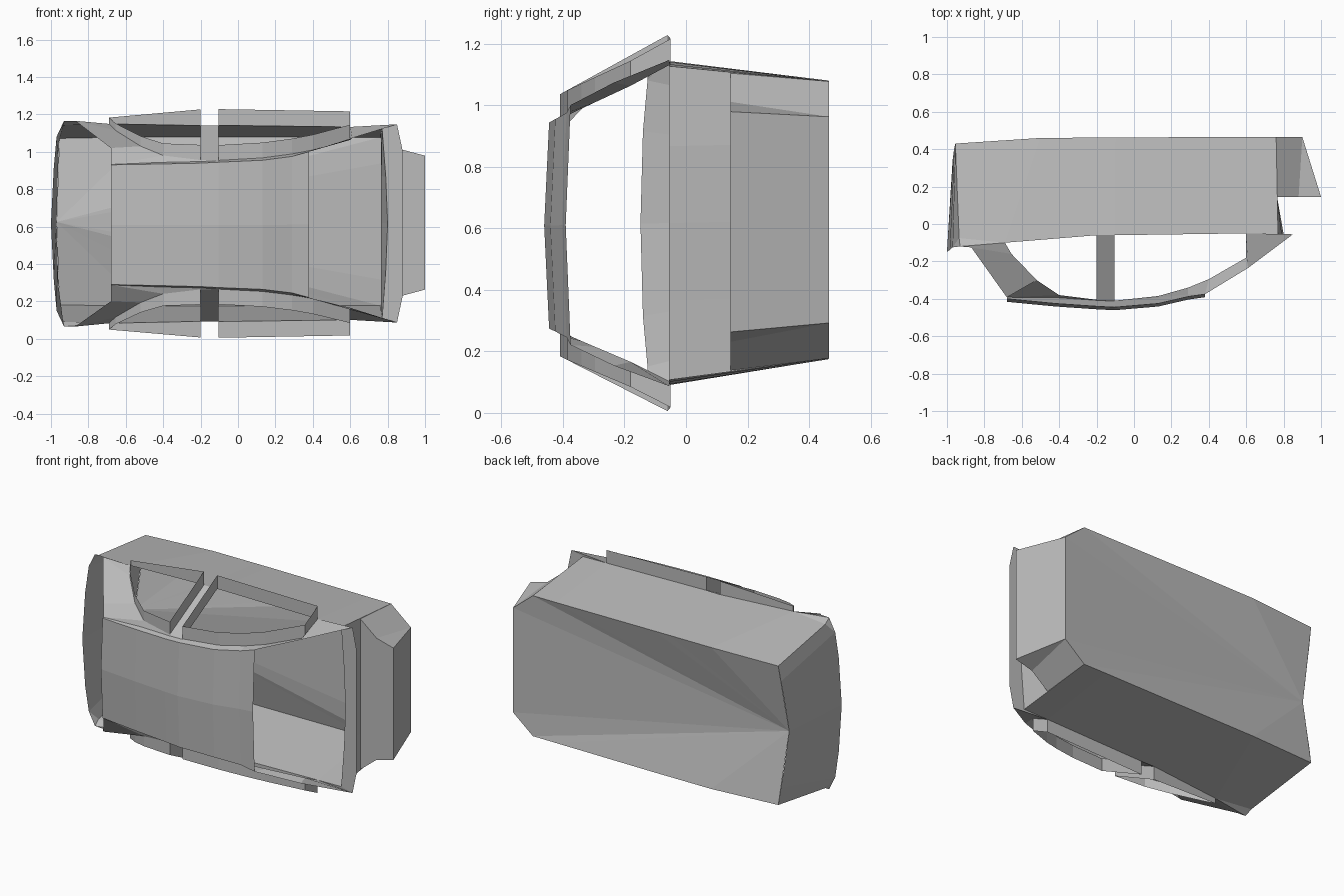
import bpy
import bmesh

cube = bpy.data.objects.get("Cube")
if cube:
    bpy.data.objects.remove(cube, do_unlink=True)

grey = bpy.data.materials.new("plain grey")
grey.use_nodes = True
grey.diffuse_color = (0.5, 0.5, 0.5, 1)
grey.node_tree.nodes["Principled BSDF"].inputs["Base Color"].default_value = (0.5, 0.5, 0.5, 1)


def finish(name, points, faces):
    """Build a part on both sides of a slightly leaning middle plane."""
    bm = bmesh.new()
    for side in (1, -1):
        verts = [bm.verts.new((x, y, 0.617 + 0.02 * (y + 0.06) + side * w)) for x, y, w in points]
        for face in faces:
            bm.faces.new([verts[i] for i in face[::side]])
    bmesh.ops.remove_doubles(bm, verts=bm.verts, dist=0.0001)
    mesh = bpy.data.meshes.new(name)
    bm.to_mesh(mesh)
    bm.free()
    mesh.materials.append(grey)
    bpy.context.collection.objects.link(bpy.data.objects.new(name, mesh))


def sheet(name, row_a, row_b, closed=False):
    """Skin two rows of points (x, y, half width)."""
    n = len(row_a)
    faces = [(i, (i + 1) % n, n + (i + 1) % n, n + i) for i in range(n if closed else n - 1)]
    finish(name, row_a + row_b, faces)


def inner(x, y):
    bulge = 0.06 if x < -0.3 else -0.04
    return (x, y, 0.525 + (y + 0.06) * 0.515 + bulge * x * x)


def outer(x, y):
    return (x, y, 0.617 + (y + 0.05) * 0.53 - 0.05 * x * x)


def centre(row):
    return [(x, y, 0) for x, y, w in row]


# Window outlines
front_window = [(-.105, -.06), (.6, -.05), (.6, -.18), (.4, -.295), (.29, -.34), (.13, -.385), (-.105, -.41)]
rear_window = [(-.2, -.06), (-.69, -.1), (-.655, -.16), (-.52, -.3), (-.4, -.38), (-.2, -.405)]
front_inner = [inner(*p) for p in front_window]
rear_inner = [inner(*p) for p in rear_window]
sheet("front_window_frame", front_inner, [outer(*p) for p in front_window], closed=True)
sheet("rear_window_frame", rear_inner, [outer(*p) for p in rear_window], closed=True)

# Tub walls: rim and floor edge from rear centre to front corner
rim = [(-1, -.148, 0), (-.985, -.14, .3), (-.97, -.125, .465), (-.935, -.075, .525),
       rear_inner[1], rear_inner[0], front_inner[0], front_inner[1], (.77, -.055, .51)]
floor = [(-.97, .34, 0), (-.964, .385, .225), (-.96, .41, .34), (-.955, .43, .445),
         (-.5, .46, .453), (-.2, .462, .453), (-.1, .463, .453), (.6, .465, .45), (.76, .465, .45)]
sheet("tub_wall", rim, floor)

# Floor, fanned from the rear centre
floor_edge = floor + [(.9, .465, .335), (.9, .465, 0)]
finish("floor", floor_edge, [(0, i, i + 1) for i in range(3, len(floor_edge) - 1)])

# Front bulkhead, cowl, ledge and footwell
bulkhead_top = [rim[-1], (.79, -.055, .25), (.8, -.055, 0)]
bulkhead_low = [(.765, .145, .483), (.765, .145, .25), (.765, .145, 0)]
sheet("bulkhead", bulkhead_top, bulkhead_low)
pillar_foot = (.85, -.055, .53)
cowl = [pillar_foot, (.88, -.055, .39), (.88, -.055, 0)]
sheet("cowl", bulkhead_top, cowl)
finish("cowl_corner", [front_inner[1], rim[-1], pillar_foot], [(0, 1, 2)])
corner, bend, nose = bulkhead_low[0], (.88, .145, .39), (1, .145, .358)
sheet("footwell_ledge", [corner, bend, nose], centre([corner, bend, nose]))
sheet("footwell_front", [nose, (1, .145, 0)], floor_edge[-2:])
finish("footwell_side", [corner, bend, nose, floor[-1], floor_edge[-2], rim[-1]],
       [(0, 1, 4, 3), (1, 2, 4), (0, 3, 5)])

# Roof skin, slightly crowned, with a lip that fades towards both ends
roof_edge = [(-.68, -.4, .32), (-.42, -.425, .325), (-.2, -.44, .33), (-.105, -.445, .335),
             (.13, -.425, .345), (.29, -.388, .365), (.38, -.375, .39)]
sheet("roof", roof_edge, [(x, y - .016, 0) for x, y, w in roof_edge])
lip = []
for x, y, w in roof_edge:
    fade = min(1, (.38 - x) / .25, (x + .76) / .3)
    lip.append((x, y + .032 * fade, w + .008 * fade))
sheet("roof_lip", roof_edge, lip)

# Pillars and roof rails
sheet("front_pillar", lip[3:] + [(.61, -.235, .46), pillar_foot], front_inner[:0:-1])
rear_outline = [lip[2], lip[1], lip[0], (-.68, -.392, .41), (-.87, -.125, .55), (-.93, -.12, .55), rim[3]]
sheet("rear_pillar", rear_outline, [rear_inner[i] for i in (5, 4, 4, 3, 2, 1, 1)])
finish("rear_corner", [rim[2], rim[3], rear_outline[-2]], [(0, 1, 2)])
sheet("middle_pillar", [rear_inner[0], rear_inner[-1], lip[2]], [front_inner[0], front_inner[-1], lip[3]])
